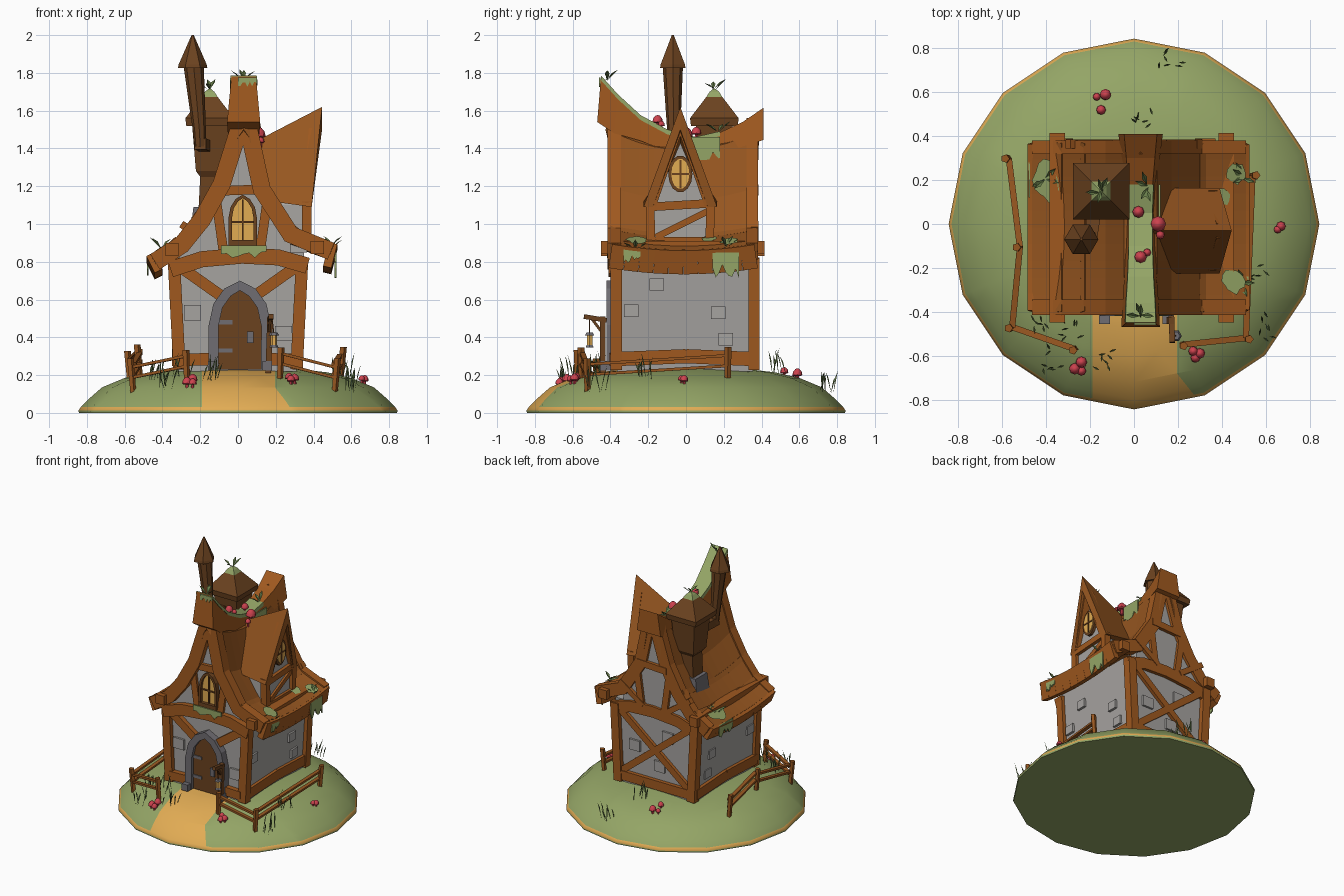
import bpy, bmesh, math, random
from mathutils import Vector as V

if "Cube" in bpy.data.objects:
    bpy.data.objects.remove(bpy.data.objects["Cube"])
random.seed(4)

def mat(name, r, g, b):
    m = bpy.data.materials.new(name)
    m.diffuse_color = [((c / 255 + .055) / 1.055) ** 2.4 for c in (r, g, b)] + [1]
    m.use_nodes = True
    m.node_tree.nodes["Principled BSDF"].inputs["Base Color"].default_value = m.diffuse_color
    return m

WOOD, ROOF, DARK = mat("timber", 160, 89, 31), mat("roof_wood", 150, 86, 32), mat("dark_wood", 107, 66, 31)
WALL, STONE = mat("plaster", 166, 163, 160), mat("stone", 112, 109, 114)
GRASS, DIRT, GLASS = mat("grass", 148, 165, 102), mat("dirt", 226, 172, 84), mat("glass", 226, 172, 82)
RED, LEAF = mat("mushroom_red", 204, 66, 78), mat("leaf", 104, 126, 74)

def build(name, material, pieces, smooth=0):
    """Join (verts, faces) pieces into one object."""
    bm = bmesh.new()
    for vs, fs in pieces:
        bv = [bm.verts.new(v) for v in vs]
        for f in fs:
            bm.faces.new([bv[i] for i in f])
    bmesh.ops.recalc_face_normals(bm, faces=bm.faces)
    me = bpy.data.meshes.new(name)
    bm.to_mesh(me)
    bm.free()
    me.materials.append(material)
    ob = bpy.data.objects.new(name, me)
    bpy.context.collection.objects.link(ob)
    if smooth:
        bpy.context.view_layer.objects.active = ob
        ob.select_set(True)
        bpy.ops.object.shade_smooth_by_angle(angle=math.radians(smooth))
        ob.select_set(False)
    return ob

def loft(rings):
    n = len(rings[0])
    vs = [v for r in rings for v in r]
    fs = [(k * n + i, k * n + (i + 1) % n, k * n + n + (i + 1) % n, k * n + n + i)
          for k in range(len(rings) - 1) for i in range(n)]
    return vs, fs + [tuple(range(n)), tuple(range(len(vs) - n, len(vs)))]

def prism(poly, a, b, axis='y'):
    p = (lambda u, w, d: (u, d, w)) if axis == 'y' else (lambda u, w, d: (d, u, w))
    return loft([[p(u, w, d) for u, w in poly] for d in (a, b)])

def strip(pts, w, a, b, axis='y'):
    """Curved board: polyline thickened to its right and extruded."""
    inner = []
    for i, p in enumerate(pts):
        q, r = pts[max(i - 1, 0)], pts[min(i + 1, len(pts) - 1)]
        t = V((r[0] - q[0], r[1] - q[1])).normalized()
        inner.append((p[0] + t.y * w, p[1] - t.x * w))
    vs = prism(pts, a, b, axis)[0] + prism(inner, a, b, axis)[0]
    n = len(pts)
    return loft([[vs[i], vs[i + n], vs[i + 3 * n], vs[i + 2 * n]] for i in range(n)])

def rod(p, q, w, h, ref=(0, 1, 0)):
    p, q, ref = V(p), V(q), V(ref)
    d = (q - p).normalized()
    s = d.cross(ref).normalized()
    u = s.cross(d)
    return loft([[c + s * w / 2 * i + u * h / 2 * j for i, j in ((-1, -1), (1, -1), (1, 1), (-1, 1))] for c in (p, q)])

def lathe(rings, n=8, rot=0.0):
    """Stack of regular polygons given as (x, y, z, radius)."""
    return loft([[(x + r * math.cos(rot + math.tau * i / n), y + r * math.sin(rot + math.tau * i / n), z)
                  for i in range(n)] for x, y, z, r in rings])

def interp(pts, x):
    for (a, b), (c, d) in zip(pts, pts[1:]):
        if x <= c:
            return b + (d - b) * max(0, (x - a) / (c - a))
    return pts[-1][1]

# grassy mound with a patchy dirt rim and a path
HILL = [(0, .245), (.25, .24), (.47, .215), (.6, .185), (.72, .135), (.8, .065), (.832, .032), (.845, .012), (.842, 0)]
ground = lambda x, y: interp(HILL, math.hypot(x, y))
mound = build("mound", GRASS, [lathe([(0, 0, z, max(r, .01)) for r, z in HILL], 16, math.pi / 2)], 70)
mound.data.materials.append(DIRT)
bm = bmesh.new()
bm.from_mesh(mound.data)
for co, no in (((-.19, 0, 0), (1, 0, 0)), ((.195, 0, 0), (1, 0, 0)), ((0, -.35, 0), (0, 1, 0)), ((.195, -.68, 0), (1, .8, 0))):
    bmesh.ops.bisect_plane(bm, geom=bm.verts[:] + bm.edges[:] + bm.faces[:], plane_co=co, plane_no=no)
for f in bm.faces:
    c = f.calc_center_median()
    rim = .008 < c.z < .045 and (c.z < .022 or math.sin(math.atan2(c.y, c.x) * 3) > 0)
    path = c.y < -.35 and -.19 < c.x < max(.195, .195 - .8 * (c.y + .68))
    f.material_index = int(rim or (path and c.z > .008))
bm.to_mesh(mound.data)
bm.free()

# walls: flared lower storey and thin gable walls
PROF = [(-.465, .84), (-.33, .925), (-.23, 1.05), (-.13, 1.23), (-.045, 1.5), (.03, 1.56),
        (.105, 1.5), (.17, 1.2), (.31, .98), (.51, .9)]
gable = [(x * .9, z - .07) for x, z in PROF[1:-1]]
build("lower_walls", WALL, [prism([(-.32, .22), (.31, .22), (.35, .85), (-.35, .85)], -.365, .355)])
build("gable_walls", WALL, [prism([(-.3, .8)] + gable + [(.28, .8)], a, b) for a, b in ((-.37, -.32), (.3, .36))])

# swooping, sagging roof
def bend(y):
    return max(0, 1 - ((y + .01) / .4) ** 2)
def roof_z(x, y):
    z = interp(PROF, x)
    return z - bend(y) * (.03 + .12 * max(0, z - .85))
ys = [-.4 + .77 * i / 10 for i in range(11)]
n = len(PROF)
roof = build("roof", ROOF, [([(x, y, roof_z(x, y)) for y in ys for x, _ in PROF],
    [(j * n + i, j * n + i + 1, j * n + n + i + 1, j * n + n + i) for j in range(10) for i in range(n - 1)])])
if roof.data.polygons[0].normal.z < 0:
    roof.data.flip_normals()
sol = roof.modifiers.new("thickness", 'SOLIDIFY')
sol.thickness, sol.offset = .06, -1
bpy.context.view_layer.objects.active = roof
bpy.ops.object.shade_smooth_by_angle(angle=.2)
# overlapping plank edges down each slope
build("roof_courses", ROOF, [rod((x, a, roof_z(x, a)), (x, b, roof_z(x, b)), .012, .035, (1, 0, -s))
    for x, s in ((-.23, -1.4), (-.34, -.9), (.31, .8)) for a, b in zip(ys, ys[1:])])

# barge boards, eave fascias and purlins
barge = [strip(PROF, .095, a, b) for a, b in ((-.415, -.345), (.32, .38))]
for x, z, w, r in ((-.443, .797, .1, (1, 0, .5)), (.488, .837, .13, (1, 0, -.25))):
    barge += [rod((x, a, z - .035 * bend(a)), (x, b, z - .035 * bend(b)), w, .045, r) for a, b in zip(ys, ys[1:])]
barge += [rod((x, -.45, z), (x, .415, z), .07, .07, (1, 0, 0)) for x, z in ((-.35, .865), (.42, .875))]
build("barge_boards", WOOD, barge)

# sagging ridge beam with tall carved ends: y, top, height, half width
RIDGE = [(-.45, 1.78, .24, .065), (-.36, 1.68, .2, .062), (-.24, 1.57, .13, .055), (-.1, 1.495, .11, .05),
         (.05, 1.455, .11, .05), (.18, 1.485, .11, .055), (.3, 1.54, .13, .065), (.41, 1.615, .17, .075)]
build("ridge_beam", WOOD, [loft([[(.03 - w, y, t), (.03 + w, y, t), (.03 + w * 1.35, y - .02 * (y < -.3), t - h),
                                  (.03 - w * 1.35, y - .02 * (y < -.3), t - h)] for y, t, h, w in RIDGE])])
build("ridge_moss", GRASS, [loft([[(.03 - w - .004, y, t + .006), (.03 + w + .004, y, t + .006),
    (.03 + w * 1.12, y, t - .02), (.03 - w * 1.12, y, t - .02)] for y, t, h, w in RIDGE[:6]])])

# timber frame, front and back
F = -.38
frame = [strip([(-.37, .8), (-.2, .855), (.02, .875), (.22, .865), (.38, .82)], .085, a, b) for a, b in ((-.41, -.34), (.34, .38))]
for y in (F + .01, .36):
    for s in (-1, 1):
        frame += [rod((s * .31, y, .23), (s * .34, y, .82), .065, .06), rod((s * .095 + .02, y, .84), (s * .14 + .02, y, 1.16), .05, .04)]
    frame += [rod((-.1, y, 1.175), (.15, y, 1.185), .05, .05)]
for s in (-1, 1):
    frame += [rod((s * .33, F, .79), (s * .09, F, .62), .06, .04), rod((s * .3, F, .28), (s * .15, F, .285), .065, .05),
              rod((s * .3, .365, .3), (-s * .3, .365, .78), .05, .03), rod((s * .3, .365, 1.0), (s * .1, .365, .86), .04, .04)]
    x = .325 * s - .005                                     # side sills
    frame += [rod((x, -.37, .285), (x, 0, .3), .075, .04, (1, 0, 0)), rod((x, 0, .3), (x, .36, .285), .075, .04, (1, 0, 0))]
frame += [rod((-.3, .365, .28), (.3, .365, .28), .07, .04)]
build("timber_frame", WOOD, frame)

# loose stones showing through the plaster
stones = []
for y, z in ((-.155, .68), (.17, .53), (-.29, .54), (.21, .39)):
    for s in (-1, 1):
        x = s * (.308 + .065 * (z - .22))
        stones += [rod((x, y - .038, z), (x, y + .038, z), .065, .035, (1, 0, 0))]
for x, z, y in ((-.24, .53, -.365), (.24, .42, -.365), (-.1, .66, .355), (.18, .53, .355), (-.03, .42, .355)):
    stones += [rod((x - .045, y, z), (x + .045, y, z), .08, .03)]
build("wall_stones", WALL, stones)

# pointed stone doorway
def arch(cx, z0, z1, hw):
    h = z1 - z0
    return [(cx + u * hw, z0 + v * h) for u, v in ((-1, 0), (-1, .5), (-.85, .74), (-.5, .91), (0, 1), (.5, .91), (.85, .74), (1, .5), (1, 0))]
build("door_arch", STONE, [strip(arch(.01, .23, .7, .165), .052, -.42, -.36)]
      + [rod((s * .145 + .01, -.455, .25), (s * .145 + .01, -.38, .25), .05, .05, (0, 0, 1)) for s in (-1, 1)])
build("door", DARK, [prism(arch(.01, .23, .66, .13), -.395, -.36)])
build("door_ironwork", STONE, [rod((-.11, -.397, z), (-.03, -.397, z), .022, .01) for z in (.33, .48)]
      + [rod((.065, -.4, .37), (.065, -.4, .43), .035, .02)])

# arched front window
build("front_window_glass", GLASS, [prism(arch(.025, .9, 1.14, .062), -.385, -.36)])
build("front_window_frame", DARK, [strip(arch(.025, .9, 1.155, .076), .018, -.405, -.36), rod((.025, -.387, .9), (.025, -.387, 1.13), .01, .012),
      rod((-.04, -.387, 1.01), (.09, -.387, 1.01), .01, .012), rod((-.05, -.39, .9), (.1, -.39, .9), .03, .04)])

# dormer on the right slope
C = -.03
build("dormer_walls", WALL, [loft([[(x, C - .15, .85), (x, C + .15, .85), (x, C + .14, 1.1), (x, C, z), (x, C - .14, 1.1)]
                                   for x, z in ((.15, 1.3), (.365, 1.43))])])
slabs = []
for s in (-1, 1):
    top = [V((.04, C, 1.41)), V((.445, C, 1.62)), V((.39, C + s * .195, 1.09)), V((.1, C + s * .195, 1.13))]
    low = [V((0, 0, -.12))] * 2 + [V((0, -s * .05, 0))] * 2
    slabs.append(loft([top, [p + d for p, d in zip(top, low)]]))
build("dormer_roof", ROOF, slabs)
X = (1, 0, 0)
dorm = [rod((.365, C - .17, 1.09), (.365, C + .17, 1.11), .045, .05, X), rod((.365, C - .13, .93), (.365, C + .15, 1.07), .035, .03, X),
        rod((.365, C - .17, .91), (.365, C + .17, .91), .04, .04, X)]
for s in (-1, 1):
    dorm += [rod((.365, C + s * .155, .88), (.365, C + s * .16, 1.12), .045, .05, X), rod((.365, C + s * .15, 1.1), (.4, C + s * .012, 1.5), .045, .05, X)]
build("dormer_frame", WOOD, dorm)
oval = lambda a, b: [(C + a * math.cos(math.tau * i / 14), 1.265 + b * math.sin(math.tau * i / 14)) for i in range(14)]
build("round_window_frame", DARK, [prism(oval(.064, .098), .35, .385, 'x')])
build("round_window_glass", GLASS, [prism(oval(.048, .08), .36, .39, 'x')])
build("round_window_bars", DARK, [rod((.391, C, 1.19), (.391, C, 1.34), .01, .008, X), rod((.391, C - .045, 1.265), (.391, C + .045, 1.265), .01, .008, X)])

# square chimney tower with pyramid cap, and iron stove pipe
q = math.pi / 4
build("chimney_tower", DARK, [lathe([(-.155, .15, 1.0, .082), (-.14, .15, 1.25, .085), (-.145, .15, 1.28, .11), (-.145, .15, 1.54, .14)], 4, q)])
build("chimney_base", STONE, [lathe([(-.175, .15, .96, .11), (-.165, .15, 1.09, .1)], 4, q)])
build("chimney_cap", DARK, [lathe([(-.15, .15, 1.52, .175), (-.15, .15, 1.56, .182), (-.15, .15, 1.7, .03)], 4, q)])
build("cap_moss", GRASS, [lathe([(-.15, .15, 1.645, .085), (-.15, .15, 1.7, .035), (-.15, .15, 1.715, .01)], 4, q)])
build("stove_pipe", DARK, [lathe([(-.2, -.06, 1.41, .032), (-.205, -.065, 1.5, .035), (-.235, -.07, 1.84, .054)], 8),
      rod((-.2, -.08, 1.425), (-.17, .12, 1.41), .06, .06, (0, 0, 1))], 40)
build("pipe_hood", DARK, [lathe([(-.24, -.07, 1.825, .078), (-.24, -.07, 1.845, .074), (-.24, -.07, 2.0, .006)], 6)])

# leaning fences around the yard
fence = []
for run in (((-.57, .295), (-.52, -.105), (-.555, -.47), (-.27, -.57)), ((.54, .22), (.51, -.52), (.22, -.55))):
    for i, (x, y) in enumerate(run):
        z = ground(x, y)
        fence += [lathe([(x, y, z - .03, .017), (x * 1.03, y * 1.01, z + .16, .02)], 5)]
        if i:
            a, b = run[i - 1]
            fence += [rod((a, b, ground(a, b) + h), (x, y, z + h + .015), .028, .015, (0, 0, 1)) for h in (.06, .115)]
build("fence", ROOF, fence)

# lantern on a crooked post
build("lantern_post", DARK, [rod((.16, -.44, .2), (.17, -.44, .51), .03, .03, X), rod((.17, -.42, .49), (.175, -.54, .51), .025, .025, X),
      rod((.165, -.44, .42), (.17, -.5, .5), .015, .015, X), rod((.19, -.51, .42), (.18, -.51, .5), .006, .006)])
build("lantern_frame", STONE, [lathe([(.19, -.51, z, r), (.19, -.51, z + .015, r * .7)], 6) for z, r in ((.345, .025), (.41, .028))])
build("lantern_glow", GLASS, [lathe([(.19, -.51, .355, .017), (.19, -.51, .412, .017)], 6)])

# mushrooms on the lawn and ridge
caps, stems = [], []
spots = [(x, y, ground(x, y), r) for x, y, r in ((-.13, .59, .026), (-.15, .52, .022), (-.17, .58, .018), (-.24, -.63, .026), (-.27, -.66, .026),
    (-.24, -.67, .022), (.27, -.58, .022), (.3, -.59, .024), (.28, -.61, .022), (.67, -.01, .022), (.655, -.025, .018))]
spots += [(.02, .055, 1.46, .027), (.11, 0, 1.44, .036), (.03, -.15, 1.52, .028), (.06, -.13, 1.51, .018), (.12, -.05, 1.42, .02)]
for x, y, z, r in spots:
    stems.append(lathe([(x, y, z - .02, r * .4), (x, y, z + r * 1.0, r * .3)], 6))
    caps.append(lathe([(x, y, z + r * a, r * b) for a, b in ((.5, .75), (.7, 1), (1.4, .85), (1.9, .4), (2, .1))], 8))
build("mushroom_caps", RED, caps, 40)
build("mushroom_stems", RED, stems, 40)

# grass tufts and leafy sprouts
leaves = []
def tuft(x, y, z, count, spread, h, lean, w):
    for _ in range(count):
        b = V((x + random.uniform(-spread, spread), y + random.uniform(-spread, spread), z))
        a = random.uniform(0, math.tau)
        t = V((math.cos(a), math.sin(a), 0))
        s = V((-t.y, t.x, 0)) * w
        tip = b + t * lean + V((0, 0, h * random.uniform(.6, 1)))
        mid = b.lerp(tip, .55) + V((0, 0, h * .12))
        leaves.append(([b, mid + s, tip, mid - s], [(0, 1, 2), (0, 2, 3)]))
for x, y in ((.04, .5), (.55, -.22), (-.3, -.48), (-.37, -.62), (.16, .73), (.57, -.47), (-.16, -.6), (-.42, -.45)):
    tuft(x, y, ground(x, y) - .01, 7, .05, .15, .035, .005)
for x, y, z in ((-.15, .15, 1.71), (.03, -.42, 1.76), (.06, .17, 1.49), (.5, .22, .88), (-.41, .2, .87), (.49, -.27, .86)):
    tuft(x, y, z, 4, .01, .06, .065, .012)
build("leaves", LEAF, leaves)

# moss patches draped on the eaves, ridge and front beam
moss = []
for cx, cy, rx, ry in ((-.4, .2, .06, .1), (.455, -.26, .055, .06), (.46, .23, .05, .05), (.4, .12, .04, .04)):
    rim = [(cx + rx * k * math.cos(i * math.tau / 14), cy + ry * k * math.sin(i * math.tau / 14)) for i in range(14) for k in [random.uniform(.75, 1.1)]]
    moss.append(([(x, y, roof_z(x, y) + .016) for x, y in rim], [tuple(range(14))]))
def drape(u0, u1, top, drop):
    us = [u0 + (u1 - u0) * i / 8 for i in range(9)]
    return [(u, top) for u in us] + [(u, top - drop * (.4 + .6 * random.random())) for u in reversed(us)]
moss += [prism(drape(-.09, .15, .885, .07), -.418, -.409), prism(drape(.0, .1, 1.775, .05), -.46, -.452)]
moss += [prism(drape(a, b, z, d), .512, .521, 'x') for a, b, z, d in ((-.33, -.24, .875, .08), (.14, .28, .85, .14))]
moss += [prism(drape(.12, .28, .82, .1), -.482, -.473, 'x'), prism(drape(.03, .18, 1.46, .13), .112, .121, 'x')]
build("moss_patches", GRASS, moss)
